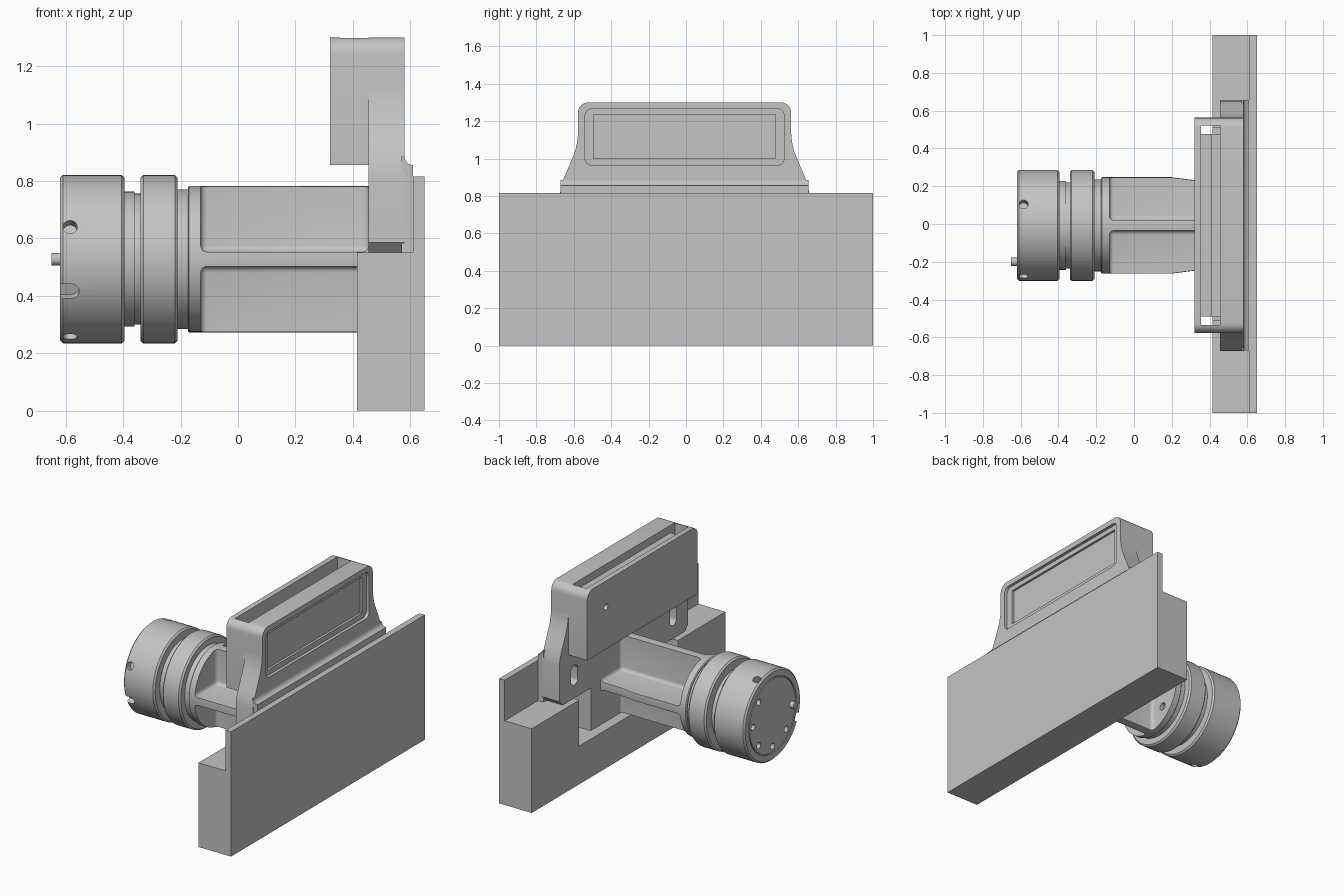
import bpy, bmesh, math
from mathutils import Matrix, Vector

if "Cube" in bpy.data.objects:
    bpy.data.objects.remove(bpy.data.objects["Cube"], do_unlink=True)

grey = bpy.data.materials.new("machined grey")
grey.use_nodes = True
GREY = (0.55, 0.55, 0.55, 1)
grey.diffuse_color = GREY
grey.node_tree.nodes["Principled BSDF"].inputs["Base Color"].default_value = GREY

CY, CZ = -0.0075, 0.5275          # axis of the round shank
parts = []


def finish(name, bm):
    bmesh.ops.recalc_face_normals(bm, faces=bm.faces)
    mesh = bpy.data.meshes.new(name)
    bm.to_mesh(mesh)
    bm.free()
    mesh.materials.append(grey)
    ob = bpy.data.objects.new(name, mesh)
    bpy.context.collection.objects.link(ob)
    parts.append(ob)
    return ob


def prism(name, pts, a, b, axis="X"):
    """Extrude an outline: (y, z) along X, or (x, z) along Y."""
    bm = bmesh.new()
    place = (lambda p, t: (t, p[0], p[1])) if axis == "X" else (lambda p, t: (p[0], t, p[1]))
    face = bm.faces.new([bm.verts.new(place(p, a)) for p in pts])
    out = bmesh.ops.extrude_face_region(bm, geom=[face])["geom"]
    move = Vector(place((0, 0), b - a))
    bmesh.ops.translate(bm, vec=move, verts=[v for v in out if isinstance(v, bmesh.types.BMVert)])
    return finish(name, bm)


def box(name, x, y, z, bevel=0):
    bm = bmesh.new()
    bmesh.ops.create_cube(bm, size=1)
    for v in bm.verts:
        v.co = [lo + (c + 0.5) * (hi - lo) for c, (lo, hi) in zip(v.co, (x, y, z))]
    if bevel:
        bmesh.ops.bevel(bm, geom=bm.edges[:], offset=bevel, segments=4, profile=0.5, affect="EDGES")
    return finish(name, bm)


def rod(name, start, direction, radius, length, sides=20):
    bm = bmesh.new()
    bmesh.ops.create_cone(bm, cap_ends=True, segments=sides, radius1=radius, radius2=radius, depth=length)
    d = Vector(direction).normalized()
    turn = d.to_track_quat("Z", "Y").to_matrix().to_4x4()
    bm.transform(Matrix.Translation(Vector(start) + d * length / 2) @ turn)
    return finish(name, bm)


def lathe(name, profile, sides=72):
    """Turn an (x, radius) profile about the shank axis."""
    bm = bmesh.new()
    rings = []
    for x, r in profile:
        n = sides if r else 1
        rings.append([bm.verts.new((x, CY + r * math.cos(k * math.tau / n), CZ + r * math.sin(k * math.tau / n)))
                      for k in range(n)])
    for p, q in zip(rings, rings[1:]):
        for k in range(sides):
            j = (k + 1) % sides
            quad = [p[k % len(p)], p[j % len(p)], q[j % len(q)], q[k % len(q)]]
            bm.faces.new(list(dict.fromkeys(quad)))
    return finish(name, bm)


def rounded(pts, corners, radius, steps=6):
    """Round the chosen corners of an outline."""
    out = []
    for i, p in enumerate(pts):
        p = Vector(p)
        if i not in corners:
            out.append(tuple(p))
            continue
        a = p + (Vector(pts[i - 1]) - p).normalized() * radius
        b = p + (Vector(pts[(i + 1) % len(pts)]) - p).normalized() * radius
        for s in range(steps + 1):
            t = s / steps * math.pi / 2
            out.append(tuple(a + (p - a) * math.sin(t) + (b - p) * (1 - math.cos(t))))
    return out


def rect(half, z0, z1):
    return [(CY - half, z0), (CY + half, z0), (CY + half, z1), (CY - half, z1)]


def cut(target, cutters):
    for c in cutters:
        mod = target.modifiers.new("cut", "BOOLEAN")
        mod.operation, mod.solver, mod.object = "DIFFERENCE", "EXACT", c
        bpy.context.view_layer.objects.active = target
        bpy.ops.object.modifier_apply(modifier=mod.name)
        parts.remove(c)
        bpy.data.objects.remove(c, do_unlink=True)


def polar(r, degrees):
    t = math.radians(degrees)
    return CY + r * math.cos(t), CZ + r * math.sin(t)


# Stepped block with a central notch, and the tall plate behind it
prism("fixture_block", [(-1, 0), (1, 0), (1, 0.55), (0.51, 0.55), (0.51, 0.25),
                        (-0.51, 0.25), (-0.51, 0.55), (-1, 0.55)], 0.415, 0.61)
box("back_plate", (0.61, 0.65), (-1, 1), (0, 0.815))

# Round tool holder
holder = lathe("tool_holder", [
    (-0.62, 0), (-0.62, 0.283), (-0.61, 0.293), (-0.405, 0.293), (-0.395, 0.283), (-0.395, 0.235),
    (-0.36, 0.235), (-0.36, 0.228), (-0.34, 0.228), (-0.34, 0.283), (-0.33, 0.293), (-0.22, 0.293),
    (-0.21, 0.283), (-0.21, 0.243), (-0.175, 0.243), (-0.175, 0)])
holes = []
for k in range(4):                # radial holes and inner face holes
    y, z = polar(0.25, 67.5 + 90 * k)
    holes.append(rod("cutter", (-0.585, y, z), (0, y - CY, z - CZ), 0.025, 0.1))
    holes.append(rod("cutter", (-0.59, *polar(0.085, 45 + 90 * k)), (-1, 0, 0), 0.018, 0.1))
for k in range(8):                # outer face holes, leaving room for the pin
    if k != 4:
        holes.append(rod("cutter", (-0.59, *polar(0.2, 45 * k)), (-1, 0, 0), 0.02, 0.1))
y, z = polar(0.255, 202.5)        # side slot, open at the face
out = Vector((0, y - CY, z - CZ)).normalized()
holes.append(rod("cutter", (-0.58, y, z), out, 0.027, 0.1))
slot = box("cutter", (-0.7, -0.58), (-0.027, 0.027), (0, 0.1))
slot.data.transform(Matrix.Translation((0, y, z)) @ Matrix.Rotation(math.radians(112.5), 4, "X"))
holes.append(slot)
cut(holder, holes)
groove = lathe("cutter", [(-0.64, 0.238), (-0.64, 0.245), (-0.612, 0.245), (-0.612, 0.238), (-0.64, 0.238)])
cut(holder, [groove])
rod("locating_pin", (-0.6, *polar(0.193, 180)), (-1, 0, 0), 0.022, 0.05)

# Cross-shaped arm: a turned bar with four pockets
arm = lathe("arm", [(-0.175, 0), (-0.175, 0.25), (-0.17, 0.255), (0.2, 0.255),
                    (0.32, 0.255), (0.5, 0.255), (0.5, 0)])
for v in arm.data.vertices:
    if v.co.x > 0.3:
        v.co.y = CY + (v.co.y - CY) * 0.94
pockets = []
for sy in (-1, 1):
    for sz in (-1, 1):
        ys = sorted((CY + sy * 0.0275, CY + sy * 0.4))
        zs = sorted((CZ + sz * 0.025, CZ + sz * 0.4))
        pockets.append(box("cutter", (-0.13, 0.455), ys, zs, 0.022))
        pockets.append(rod("cutter", (-0.155, CY + sy * 0.125, CZ + sz * 0.125), (1, 0, 0), 0.025, 0.1))
cut(arm, pockets)

# Upright body with flared legs
half = [(0.665, 0.585), (0.665, 0.82), (0.658, 0.865), (0.635, 0.92), (0.605, 0.99),
        (0.585, 1.04), (0.574, 1.09), (0.57, 1.13), (0.57, 1.3)]
outline = [(CY - y, z) for y, z in reversed(half)] + [(CY - 0.63, 0.55), (CY + 0.63, 0.55)]
outline += [(CY + y, z) for y, z in half]
body = prism("upright_body", rounded(outline, (0, len(outline) - 1), 0.055), 0.455, 0.58)
cutters = [prism("cutter", rounded(rect(0.532, 0.965, 1.265), range(4), 0.035), 0.56, 0.7),
           prism("cutter", rect(0.487, 1.0, 1.235), 0.545, 0.7)]
foot = [(0.57, 0.55), (0.61, 0.55), (0.61, 0.855)]
foot += [(0.61 - 0.03 * math.sin(t * math.pi / 12), 0.885 - 0.03 * math.cos(t * math.pi / 12))
         for t in range(1, 7)] + [(0.57, 0.885)]
foot_ob = prism("foot", foot, CY - 0.663, CY + 0.663, "Y")
for s in (-1, 1):                 # oval slots through the legs
    for ob, store in ((body, cutters), (foot_ob, [])):
        y = CY + s * 0.51
        oval = prism("cutter", rounded([(y - 0.035, 0.635), (y + 0.035, 0.635), (y + 0.035, 0.765),
                                        (y - 0.035, 0.765)], range(4), 0.034), 0.4, 0.7)
        if ob is body:
            store.append(oval)
        else:
            cut(ob, [oval])
cut(body, cutters)
box("tongue", (0.455, 0.61), (CY - 0.34, CY + 0.34), (0.27, 0.56))

# Hood in front of the body, open through the top
hood = prism("hood", rounded(rect(0.57, 0.855, 1.3), (2, 3), 0.055), 0.32, 0.455)
cutters = [box("cutter", (0.355, 0.5), (CY - 0.528, CY + 0.528), (0.8, 1.4))]
cutters += [rod("cutter", (0.3, CY + s * 0.376, 1.13), (1, 0, 0), 0.02, 0.054) for s in (-1, 1)]
cut(hood, cutters)
box("hood_core", (0.355, 0.41), (CY - 0.483, CY + 0.483), (0.87, 1.2))
box("hood_core_step", (0.41, 0.455), (CY - 0.483, CY + 0.483), (0.87, 1.25))

# Smooth the round surfaces and keep edges crisp
bpy.ops.object.select_all(action="DESELECT")
for ob in parts:
    ob.select_set(True)
bpy.context.view_layer.objects.active = body
bpy.ops.object.shade_smooth_by_angle(angle=math.radians(30))
